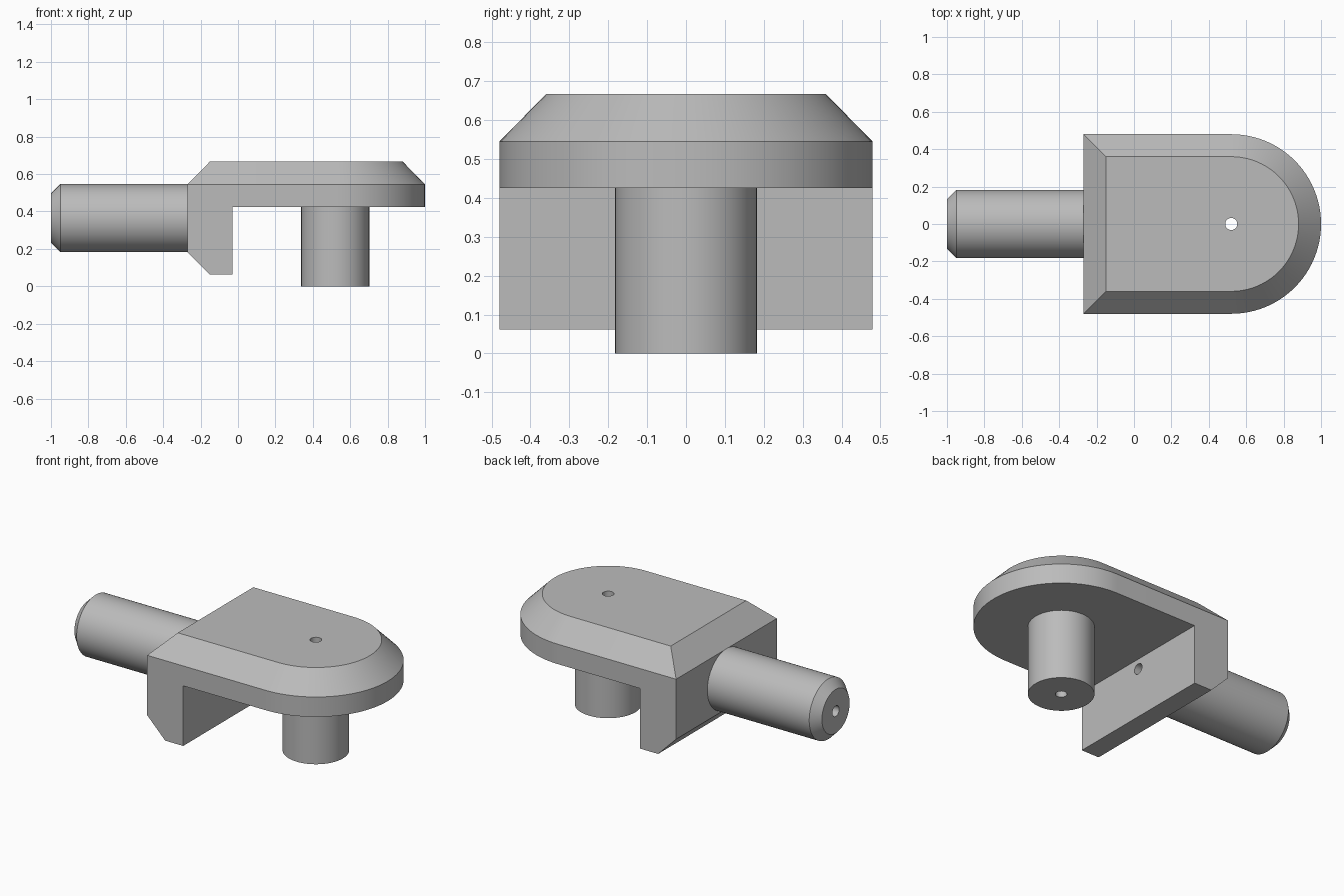
import bpy, bmesh, math
from mathutils import Matrix

cube = bpy.data.objects.get("Cube")
if cube:
    bpy.data.objects.remove(cube, do_unlink=True)

HALF_W = 0.48        # half width of the bracket and radius of its round end
ROUND_X = 0.52       # centre of the round end and of the peg
AXIS_Z = 0.364       # height of the shaft axis
BACK, INNER = -0.27, -0.03
Z_LOW, Z_MID, Z_TOP, CHAMFER = 0.425, 0.545, 0.667, 0.12
PIN_R, HOLE_R = 0.182, 0.032

grey = bpy.data.materials.new("plain grey")
grey.use_nodes = True
colour = (0.5, 0.5, 0.5, 1)
grey.diffuse_color = colour
grey.node_tree.nodes["Principled BSDF"].inputs["Base Color"].default_value = colour


def finish(name, bm):
    bmesh.ops.recalc_face_normals(bm, faces=bm.faces)
    mesh = bpy.data.meshes.new(name)
    bm.to_mesh(mesh)
    bm.free()
    obj = bpy.data.objects.new(name, mesh)
    bpy.context.collection.objects.link(obj)
    mesh.materials.append(grey)
    return obj


def activate(obj):
    bpy.ops.object.select_all(action='DESELECT')
    obj.select_set(True)
    bpy.context.view_layer.objects.active = obj


def smooth(obj):
    activate(obj)
    bpy.ops.object.shade_smooth_by_angle(angle=math.radians(30))


def lathe(name, profile, matrix, steps=64):
    """Spin a (radius, height) profile round z, then place it."""
    bm = bmesh.new()
    rings = [[bm.verts.new((r * math.cos(math.tau * i / steps),
                            r * math.sin(math.tau * i / steps), h))
              for i in range(steps)] for r, h in profile]
    for a, b in zip(rings, rings[1:]):
        for i in range(steps):
            j = (i + 1) % steps
            bm.faces.new((a[i], a[j], b[j], b[i]))
    bm.transform(matrix)
    return finish(name, bm)


def outline(bm, inset, z, steps=48):
    """D-shaped ring; corners next to the straight back come first and last."""
    r = HALF_W - inset
    pts = [(BACK + inset, -r), (INNER, -r)]
    for i in range(steps + 1):
        a = math.pi * (i / steps - 0.5)
        pts.append((ROUND_X + r * math.cos(a), r * math.sin(a)))
    pts += [(INNER, r), (BACK + inset, r)]
    return [bm.verts.new((x, y, z)) for x, y in pts]


# Bracket: chamfered D-shaped plate with a leg hanging from its straight end
bm = bmesh.new()
low, mid, top = (outline(bm, 0, Z_LOW), outline(bm, 0, Z_MID),
                 outline(bm, CHAMFER, Z_TOP))
for a, b in ((low, mid), (mid, top)):
    for i in range(len(a)):
        j = (i + 1) % len(a)
        bm.faces.new((a[i], a[j], b[j], b[i]))
bm.faces.new(top)
bm.faces.new(low[1:-1])
leg = [(BACK, 0.183), (BACK + CHAMFER, 0.062), (INNER, 0.062)]
near, far = ([start] + [bm.verts.new((x, y, z)) for x, z in leg] + [end]
             for y, start, end in ((-HALF_W, low[0], low[1]),
                                   (HALF_W, low[-1], low[-2])))
bm.faces.new(near)
bm.faces.new(far)
for i in range(4):
    bm.faces.new((near[i], near[i + 1], far[i + 1], far[i]))
bracket = finish("bracket", bm)

# Bores through the plate and the leg
upright = Matrix.Translation((ROUND_X, 0, 0))
sideways = Matrix.Translation((0, 0, AXIS_Z)) @ Matrix.Rotation(math.pi / 2, 4, 'Y')
bores = (("plate_bore", upright, 0.3, 0.8), ("leg_bore", sideways, -0.4, 0.1))
for name, matrix, start, end in bores:
    cutter = lathe(name, [(1e-5, start), (HOLE_R, start), (HOLE_R, end), (1e-5, end)],
                   matrix, 32)
    # Close the tiny centre openings so the cutter is solid
    bm = bmesh.new()
    bm.from_mesh(cutter.data)
    bmesh.ops.remove_doubles(bm, verts=bm.verts, dist=1e-4)
    bmesh.ops.recalc_face_normals(bm, faces=bm.faces)
    bm.to_mesh(cutter.data)
    bm.free()
    cutter.hide_render = True
    cut = bracket.modifiers.new(name, 'BOOLEAN')
    cut.operation = 'DIFFERENCE'
    cut.solver = 'EXACT'
    cut.object = cutter
    activate(bracket)
    bpy.ops.object.modifier_apply(modifier=name)
    bpy.data.objects.remove(cutter, do_unlink=True)
smooth(bracket)

# Peg under the plate, bored through
peg = lathe("peg", [(PIN_R, Z_LOW), (PIN_R, 0), (HOLE_R, 0), (HOLE_R, Z_LOW)], upright)
smooth(peg)

# Shaft behind the leg, chamfered at its free end and bored through
shaft = lathe("shaft", [(PIN_R, BACK), (PIN_R, -0.95), (PIN_R - 0.05, -1),
                        (HOLE_R, -1), (HOLE_R, BACK)], sideways)
smooth(shaft)
